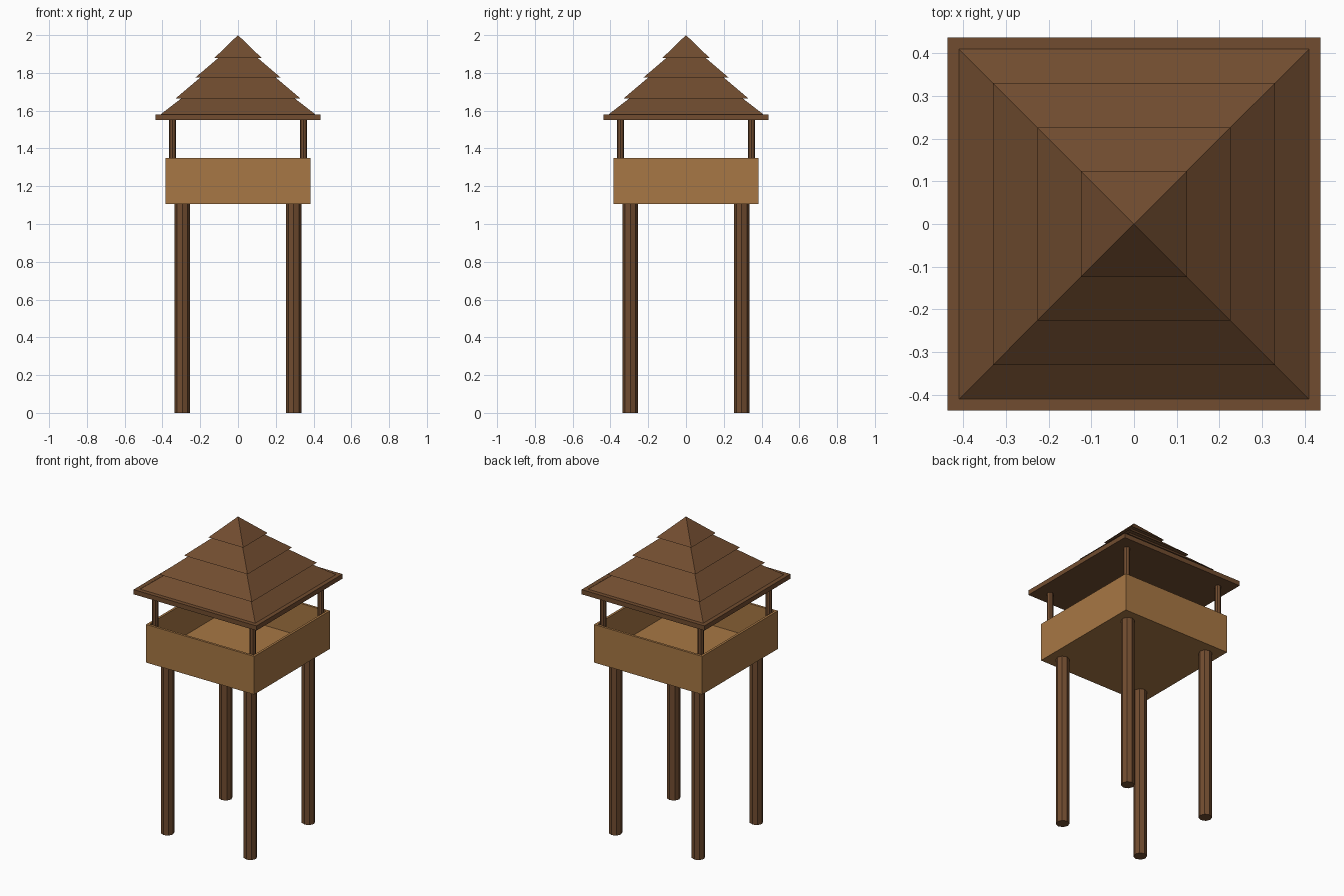
import bpy, math

cube = bpy.data.objects.get("Cube")
if cube:
    bpy.data.objects.remove(cube, do_unlink=True)


def material(name, colour):
    mat = bpy.data.materials.new(name)
    mat.use_nodes = True
    mat.diffuse_color = colour
    mat.node_tree.nodes["Principled BSDF"].inputs["Base Color"].default_value = colour
    return mat


dark_wood = material("dark brown wood", (0.165, 0.073, 0.029, 1))
light_wood = material("light brown wood", (0.39, 0.185, 0.058, 1))


def finish(name, mat):
    obj = bpy.context.object
    obj.name = name
    obj.data.materials.append(mat)
    return obj


def box(name, low, high, mat):
    centre = [(a + b) / 2 for a, b in zip(low, high)]
    bpy.ops.mesh.primitive_cube_add(size=1, location=centre)
    obj = finish(name, mat)
    obj.scale = [b - a for a, b in zip(low, high)]
    return obj


def post(name, x, y, radius, bottom, top):
    bpy.ops.mesh.primitive_cylinder_add(
        vertices=8, radius=radius, depth=top - bottom,
        location=(x, y, (bottom + top) / 2))
    return finish(name, dark_wood)


def roof_tier(name, base, tip, bottom, top):
    # Four-sided cone turned so its sides face the axes
    bpy.ops.mesh.primitive_cone_add(
        vertices=4, radius1=base * math.sqrt(2), radius2=tip * math.sqrt(2),
        depth=top - bottom, location=(0, 0, (bottom + top) / 2),
        rotation=(0, 0, math.pi / 4))
    return finish(name, dark_wood)


# Legs under the platform and thin posts carrying the roof
for sx, side in ((1, "left"), (-1, "right")):
    for sy, end in ((-1, "front"), (1, "back")):
        post(f"{end}_{side}_leg", sx * 0.295, sy * 0.295, 0.04, 0, 1.12)
        post(f"{end}_{side}_roof_post", sx * 0.347, sy * 0.347, 0.019, 1.13, 1.56)

# Platform floor and the parapet walls around it
OUT, IN, FLOOR, TOP = 0.385, 0.37, 1.105, 1.35
box("platform_floor", (-IN, -IN, FLOOR), (IN, IN, 1.14), light_wood)
box("front_wall", (-OUT, -OUT, FLOOR), (OUT, -IN, TOP), light_wood)
box("back_wall", (-OUT, IN, FLOOR), (OUT, OUT, TOP), light_wood)
box("left_wall", (IN, -IN, FLOOR), (OUT, IN, TOP), light_wood)
box("right_wall", (-OUT, -IN, FLOOR), (-IN, IN, TOP), light_wood)

# Eaves slab and the overlapping tiers of the roof
EAVE = 0.437
box("eaves", (-EAVE, -EAVE, 1.55), (EAVE, EAVE, 1.58), dark_wood)
roof_tier("lower_roof", 0.41, 0.30, 1.58, 1.665)
roof_tier("middle_roof", 0.33, 0.20, 1.665, 1.775)
roof_tier("upper_roof", 0.226, 0.103, 1.775, 1.88)
roof_tier("roof_peak", 0.124, 0, 1.88, 2.0)
